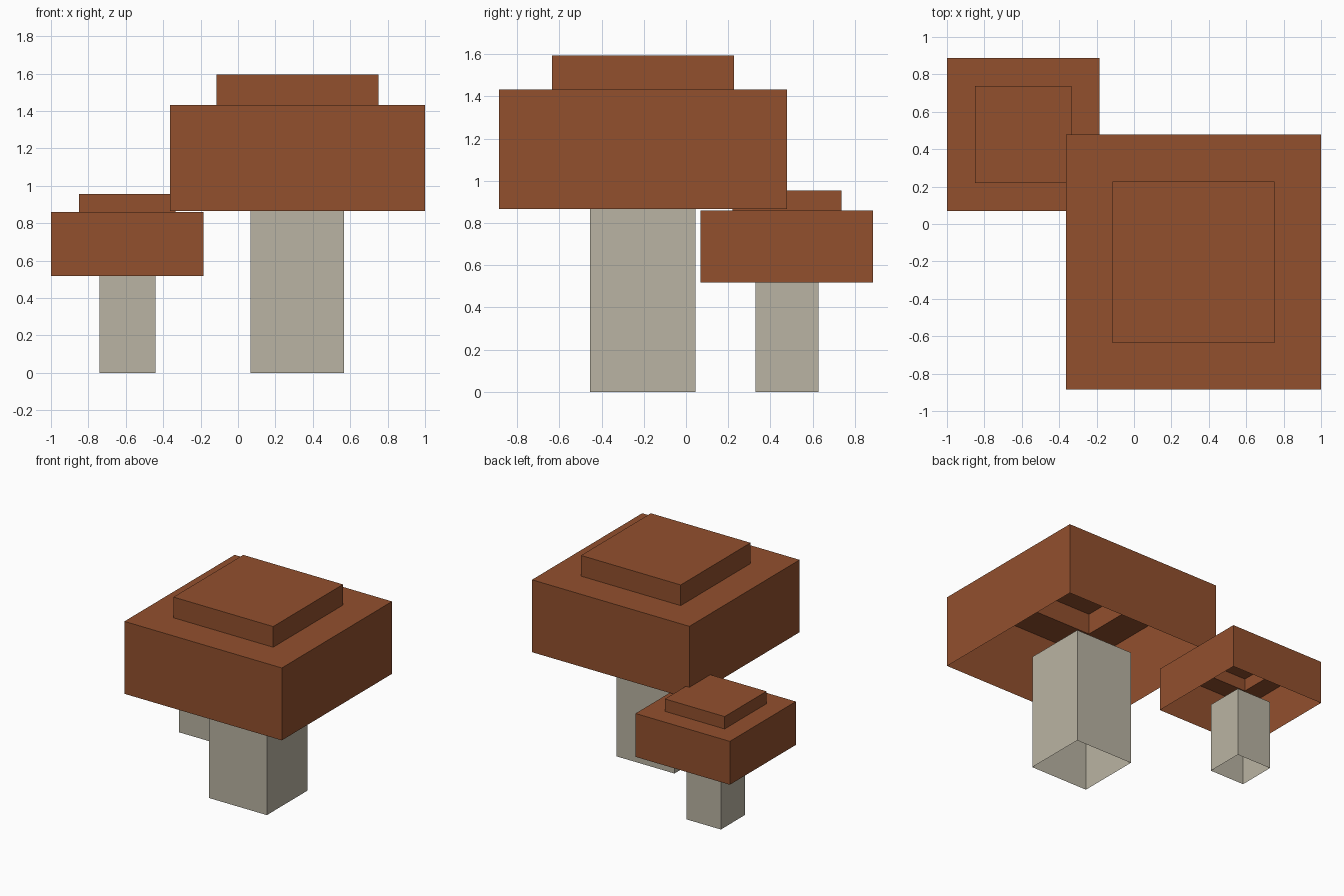
import bpy, bmesh

if "Cube" in bpy.data.objects:
    bpy.data.objects.remove(bpy.data.objects["Cube"])


def material(name, rgb):
    m = bpy.data.materials.new(name)
    m.diffuse_color = (*rgb, 1.0)
    m.use_nodes = True
    m.node_tree.nodes["Principled BSDF"].inputs["Base Color"].default_value = m.diffuse_color
    return m


BROWN = material("cap brown", (0.288, 0.080, 0.027))
CREAM = material("stem cream", (0.491, 0.456, 0.366))


def square_shell(name, profile, mat, location, scale, closed_top):
    """Stack square rings (half width, height) into an open-bottomed shell."""
    bm = bmesh.new()
    rings = [[bm.verts.new((sx * h * scale, sy * h * scale, z * scale))
              for sx, sy in ((-1, -1), (1, -1), (1, 1), (-1, 1))]
             for h, z in profile]
    for low, high in zip(rings, rings[1:]):
        for i in range(4):
            j = (i + 1) % 4
            bm.faces.new((low[i], low[j], high[j], high[i]))
    if closed_top:
        bm.faces.new(rings[-1])
    mesh = bpy.data.meshes.new(name)
    bm.to_mesh(mesh)
    bm.free()
    mesh.materials.append(mat)
    obj = bpy.data.objects.new(name, mesh)
    obj.location = location
    bpy.context.collection.objects.link(obj)


def mushroom(label, x, y, scale):
    # hollow square stem, reaching slightly inside the cap
    square_shell(label + "_stem", [(0.25, 0), (0.25, 0.91)],
                 CREAM, (x, y, 0), scale, False)
    # stepped cap, hollow and open underneath
    square_shell(label + "_cap",
                 [(0.682, 0.866), (0.682, 1.433), (0.432, 1.433), (0.432, 1.595)],
                 BROWN, (x, y, 0), scale, True)


mushroom("large_mushroom", 0.318, -0.204, 1.0)
mushroom("small_mushroom", -0.592, 0.478, 0.599)
